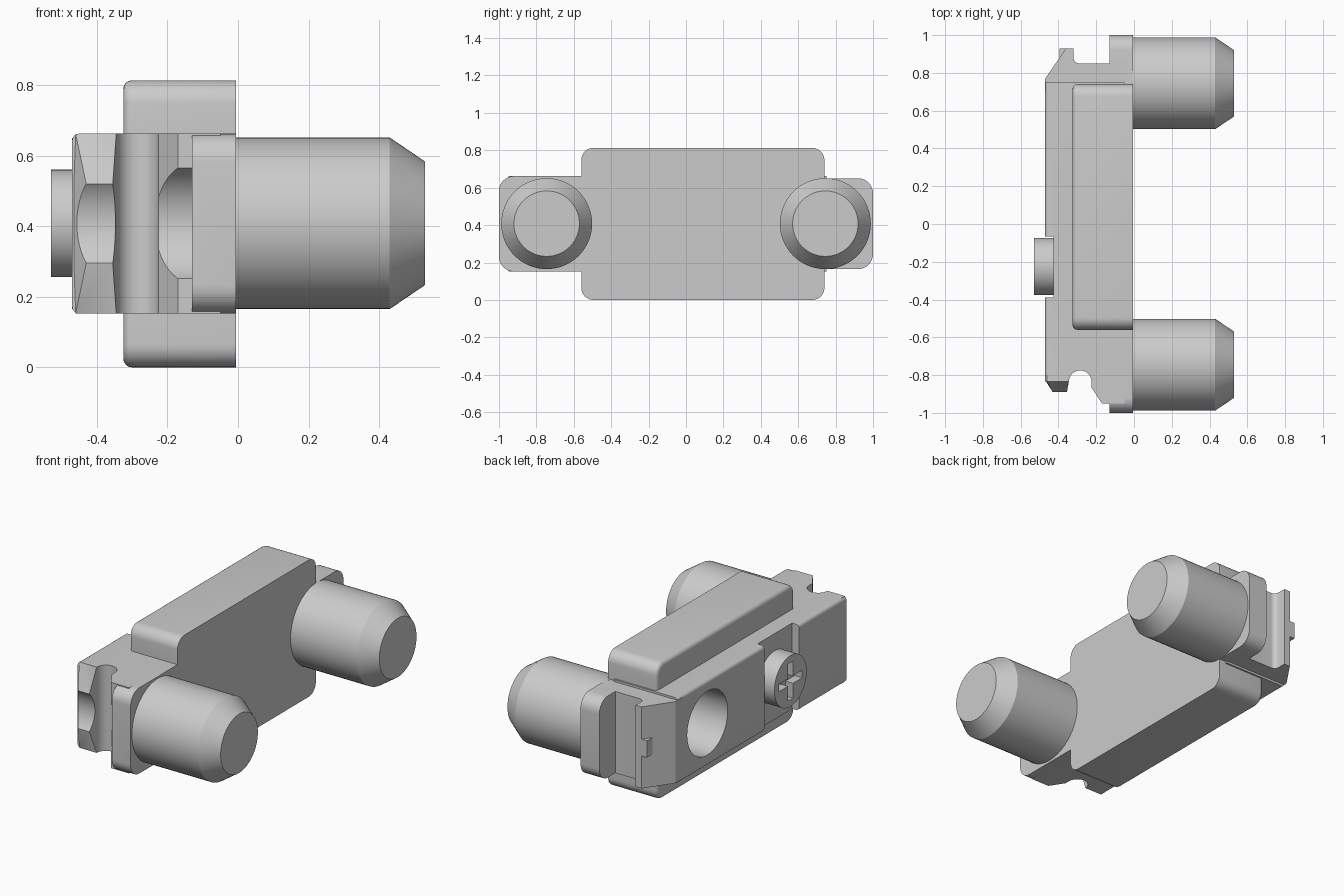
import bpy, bmesh
from math import pi, cos, sin
from mathutils import Matrix

if "Cube" in bpy.data.objects:
    bpy.data.objects.remove(bpy.data.objects["Cube"])

ZC = 0.408  # height of the centre line


def finish(name, bm):
    bmesh.ops.recalc_face_normals(bm, faces=bm.faces[:])
    me = bpy.data.meshes.new(name)
    bm.to_mesh(me)
    bm.free()
    ob = bpy.data.objects.new(name, me)
    bpy.context.collection.objects.link(ob)
    return ob


def bevel(bm, test, width, seg):
    edges = [e for e in bm.edges if test(*[v.co for v in e.verts])]
    bmesh.ops.bevel(bm, geom=edges, offset=width, segments=seg,
                    profile=0.5, affect='EDGES')


def box(name, x, y, z, corner=0, front=0):
    bm = bmesh.new()
    bmesh.ops.create_cube(bm, size=1)
    for v in bm.verts:
        v.co = [r[0] if c < 0 else r[1] for c, r in zip(v.co, (x, y, z))]
    if corner:
        bevel(bm, lambda a, b: abs(a.x - b.x) > 0.05, corner, 8)
    if front:
        bevel(bm, lambda a, b: max(a.x, b.x) < x[0] + 1e-4, front, 4)
    return finish(name, bm)


def prism(name, pts, z0, z1, soft=0):
    bm = bmesh.new()
    f = bm.faces.new([bm.verts.new((px, py, z0)) for px, py in pts])
    r = bmesh.ops.extrude_face_region(bm, geom=[f])
    for v in r['geom']:
        if isinstance(v, bmesh.types.BMVert):
            v.co.z = z1
    if soft:
        bevel(bm, lambda a, b: max(a.x, b.x) < -0.469 and abs(a.z - b.z) < 1e-5, soft, 4)
    return finish(name, bm)


def rod(name, x0, x1, r0, r1, y, seg=64):
    bm = bmesh.new()
    bmesh.ops.create_cone(bm, cap_ends=True, segments=seg, radius1=r0, radius2=r1,
                          depth=x1 - x0, matrix=Matrix.Translation(((x0 + x1) / 2, y, ZC))
                          @ Matrix.Rotation(pi / 2, 4, 'Y'))
    return finish(name, bm)


def combine(ob, other, op):
    m = ob.modifiers.new('bool', 'BOOLEAN')
    m.operation, m.solver, m.object = op, 'EXACT', other
    bpy.context.view_layer.objects.active = ob
    bpy.ops.object.modifier_apply(modifier=m.name)
    bpy.data.objects.remove(other)


def arc(cx, cy, r, a0, a1, n=16):
    return [(cx + r * cos(a0 + (a1 - a0) * i / n), cy + r * sin(a0 + (a1 - a0) * i / n))
            for i in range(n + 1)]


# Main body with the round groove in its front end
body = prism('latch_body', [(-.47, .75), (-.47, -.835), (-.345, -.835)]
             + arc(-.285, -.835, .06, pi, 0)
             + [(-.225, -.865), (-.17, -.95), (-.05, -.95), (-.05, .75)], .152, .662, .02)

# Rear end with sloped lip and undercut
rear = prism('rear_end', [(-.47, .7), (-.47, .77), (-.36, .93), (-.32, .93), (-.32, .88)]
             + arc(-.29, .88, .03, pi, 1.5 * pi, 6) + [(-.05, .85), (-.05, .7)], .165, .65)
rear_tab = box('rear_tab', (-.395, -.34), (.82, .93), (ZC - .05, ZC + .05))

# Front lip, a wedge that swells toward mid height
bm = bmesh.new()
for s in (-1, 1):
    for px, py, h in ((-.43, -.89, .112), (-.355, -.89, .112), (-.46, -.835, .254),
                      (-.345, -.835, .254), (-.46, -.8, .254), (-.345, -.8, .254),
                      (-.465, -.835, .112), (-.345, -.835, .112)):
        bm.verts.new((px, py, ZC - .001 + s * h))
bmesh.ops.convex_hull(bm, input=bm.verts[:])
lip = finish('front_lip', bm)

# Mounting flanges and rounded housing
front_flange = box('front_flange', (-.13, -.006), (-1, -.45), (.152, .662), .08)
rear_flange = box('rear_flange', (-.13, -.006), (.5, 1), (.165, .65), .08)
housing = box('housing', (-.325, -.006), (-.56, .74), (0, .813), .065, .024)
for part in (rear, rear_tab, lip, front_flange, rear_flange, housing):
    combine(body, part, 'UNION')

# Cuts: end hollow, round side hole, upright slot, screw pocket
slot = prism('slot_cut', [(-.6, .18), (-.425, .18)] + arc(-.435, .24, .06, -pi / 2, pi / 2)
             + [(-.6, .30)], -.1, 1)
pocket = box('pocket_cut', (-.6, -.425), (-.39, -.065), (-.1, 1))
for cut in (rod('hollow_cut', -.6, -.13, .172, .172, -1.02),
            rod('hole_cut', -.6, -.1, .19, .19, .47), slot, pocket):
    combine(body, cut, 'DIFFERENCE')

# Screw head with cross recess
screw = rod('screw_head', -.53, -.41, .152, .152, -.225)
for hy, hz in ((.11, .022), (.022, .11)):
    combine(screw, box('cross_cut', (-.6, -.48), (-.225 - hy, -.225 + hy),
                       (ZC - hz, ZC + hz)), 'DIFFERENCE')

# Two tapered pins
pins = []
for name, y in (('front_pin', -.745), ('rear_pin', .745)):
    pin = rod(name, -.02, .43, .243, .243, y)
    bm = bmesh.new()
    bm.from_mesh(pin.data)
    tip = [f for f in bm.faces if f.calc_center_median().x > .42]
    r = bmesh.ops.extrude_face_region(bm, geom=tip)
    for v in [g for g in r['geom'] if isinstance(g, bmesh.types.BMVert)]:
        v.co.x = .53
        v.co.y = y + (v.co.y - y) * .72
        v.co.z = ZC + (v.co.z - ZC) * .72
    bmesh.ops.delete(bm, geom=tip, context='FACES_ONLY')
    bmesh.ops.recalc_face_normals(bm, faces=bm.faces[:])
    bm.to_mesh(pin.data)
    bm.free()
    pins.append(pin)

# Smooth the round surfaces, keep hard edges
bpy.ops.object.select_all(action='DESELECT')
for ob in [body, screw] + pins:
    ob.select_set(True)
bpy.context.view_layer.objects.active = body
bpy.ops.object.shade_smooth_by_angle(angle=0.45)
